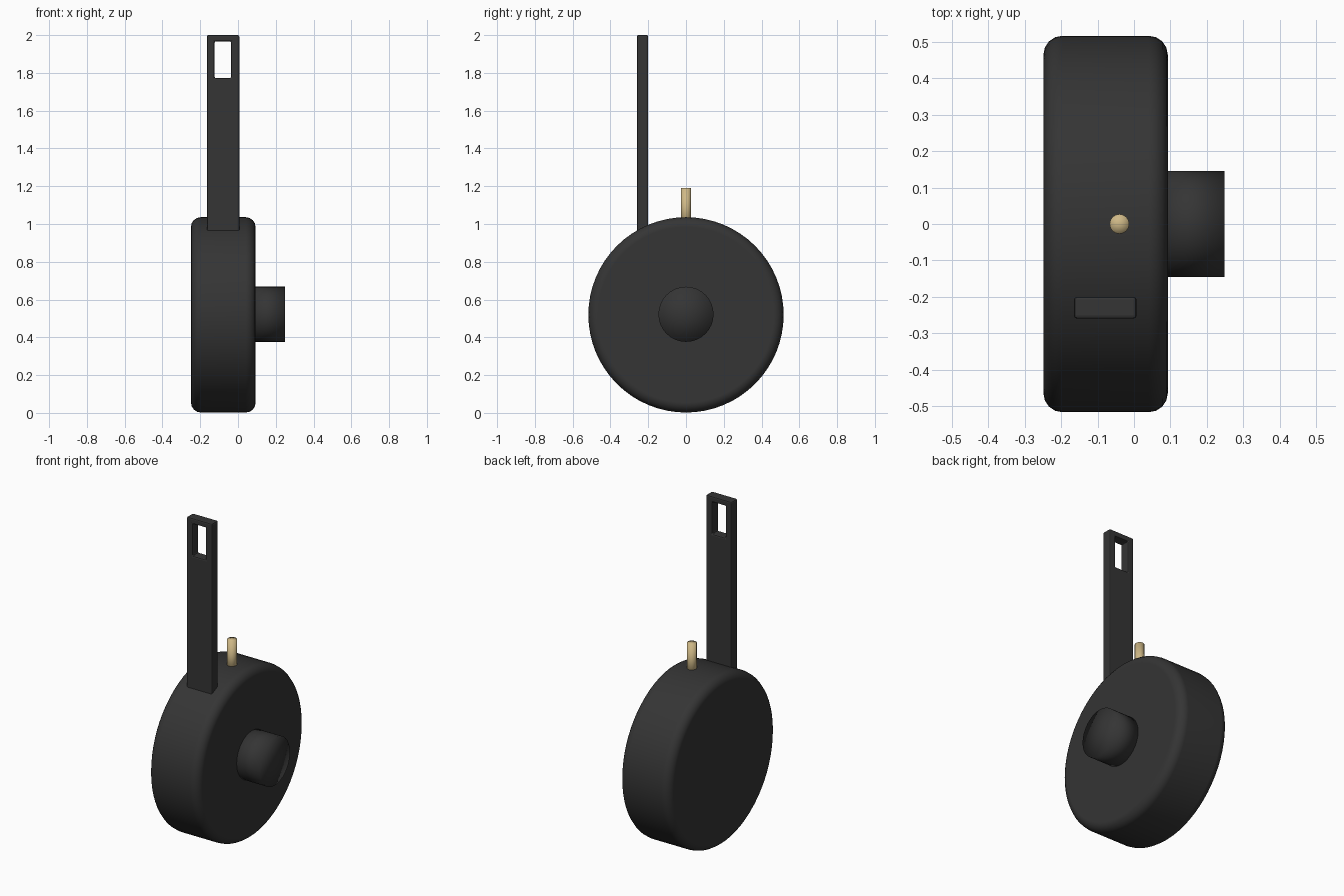
import bpy, bmesh, math
from mathutils import Matrix

if "Cube" in bpy.data.objects:
    bpy.data.objects.remove(bpy.data.objects["Cube"])


def material(name, rgb):
    m = bpy.data.materials.new(name)
    m.diffuse_color = (*rgb, 1)
    m.use_nodes = True
    m.node_tree.nodes["Principled BSDF"].inputs["Base Color"].default_value = m.diffuse_color
    return m


black = material("matte black", (0.035, 0.035, 0.035))
brass = material("pale brass", (0.62, 0.48, 0.24))


def finish(name, bm, mat):
    bmesh.ops.recalc_face_normals(bm, faces=bm.faces)
    me = bpy.data.meshes.new(name)
    bm.to_mesh(me)
    bm.free()
    me.materials.append(mat)
    ob = bpy.data.objects.new(name, me)
    bpy.context.collection.objects.link(ob)
    return ob


def round_bar(name, mat, radius, length, centre, sides, axis='Z', fan=False):
    """Smooth-shaded cylinder along X or Z."""
    bm = bmesh.new()
    turn = Matrix.Rotation(math.pi / 2, 4, 'Y') if axis == 'X' else Matrix()
    bmesh.ops.create_cone(bm, cap_ends=True, cap_tris=fan, segments=sides,
                          radius1=radius, radius2=radius, depth=length,
                          matrix=Matrix.Translation(centre) @ turn)
    for f in bm.faces:
        f.smooth = True
    return finish(name, bm, mat)


def bevel(ob, width, segments):
    b = ob.modifiers.new("rounded edges", 'BEVEL')
    b.width, b.segments = width, segments
    b.limit_method, b.angle_limit = 'ANGLE', math.radians(40)


# Round body with softened rims
body = round_bar("body", black, 0.517, 0.342, (-0.078, 0, 0.519), 64, 'X')
bevel(body, 0.052, 4)
normals = body.modifiers.new("flat side faces", 'WEIGHTED_NORMAL')
normals.keep_sharp = True

# Side knob
round_bar("side_knob", black, 0.146, 0.18, (0.158, 0, 0.522), 32, 'X', True)

# Brass pin on top
round_bar("top_pin", brass, 0.027, 0.22, (-0.04, 0, 1.08), 16, 'Z', True)

# Flat upright strap with a slot near its top
bm = bmesh.new()


def ring(x0, x1, z0, z1, y=-0.26):
    return [bm.verts.new((x, y, z)) for x, z in
            ((x0, z0), (x1, z0), (x1, z1), (x0, z1))]


outer = ring(-0.165, 0.007, 0.92, 2.0)
slot = ring(-0.124, -0.036, 1.772, 1.967)
for i in range(4):
    j = (i + 1) % 4
    bm.faces.new((outer[i], outer[j], slot[j], slot[i]))
extruded = bmesh.ops.extrude_face_region(bm, geom=bm.faces[:])["geom"]
bmesh.ops.translate(bm, vec=(0, 0.06, 0),
                    verts=[g for g in extruded if isinstance(g, bmesh.types.BMVert)])
strap = finish("strap", bm, black)
bevel(strap, 0.008, 2)
